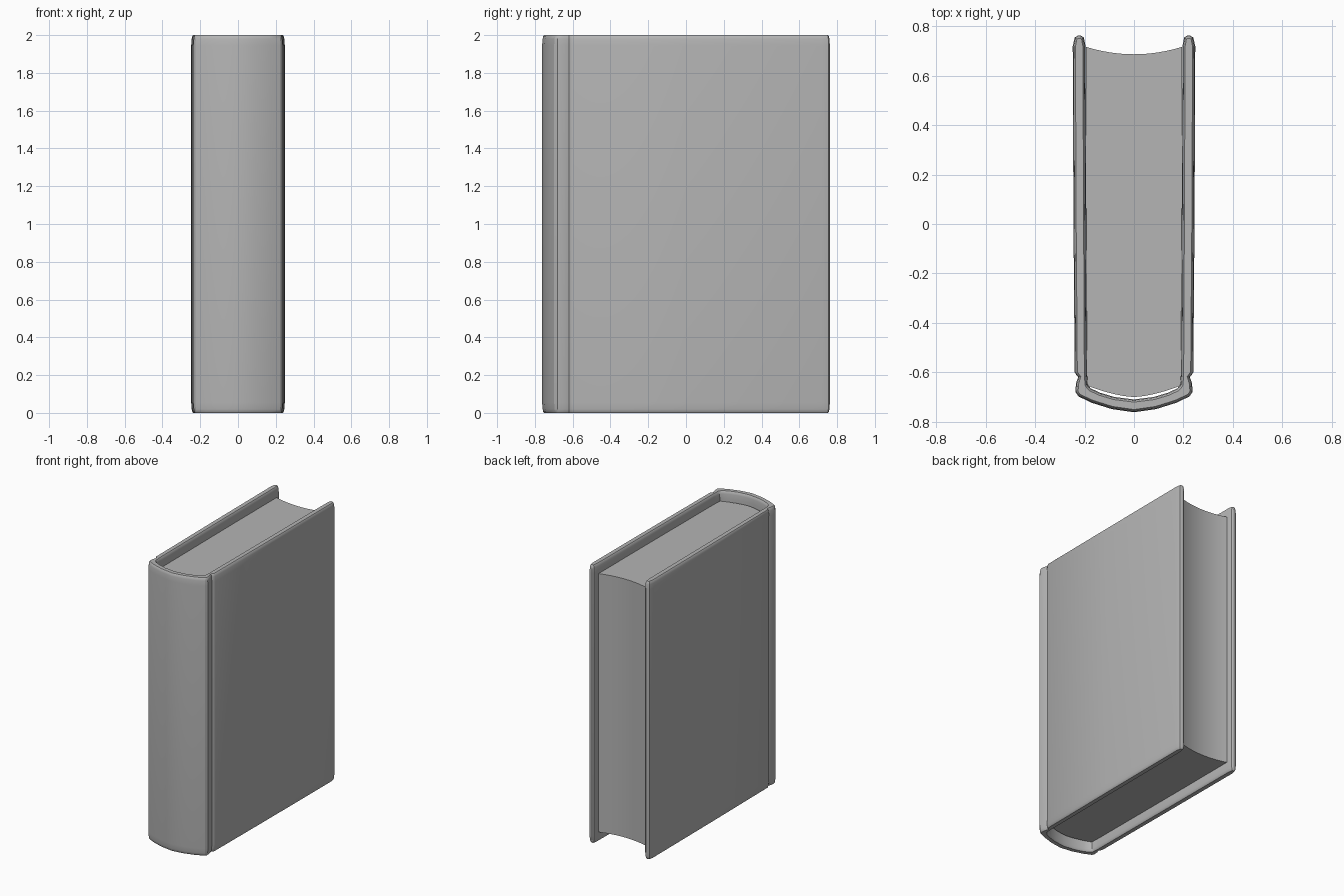
import bpy
import bmesh
import math
from mathutils import Vector

cube = bpy.data.objects.get("Cube")
if cube:
    bpy.data.objects.remove(cube, do_unlink=True)

HEIGHT = 2.0


def make_material(name, color):
    mat = bpy.data.materials.new(name)
    mat.use_nodes = True
    mat.diffuse_color = color
    mat.node_tree.nodes["Principled BSDF"].inputs["Base Color"].default_value = color
    return mat


def inset(loop, amount):
    """Shrink a closed counter-clockwise outline inward along its corner normals."""
    result = []
    for i, point in enumerate(loop):
        before = (point - loop[i - 1]).normalized()
        after = (loop[(i + 1) % len(loop)] - point).normalized()
        along = (before + after).normalized()
        result.append(point + Vector((-along.y, along.x)) * amount)
    return result


def loft(name, loop, rings, caps, mat, angle):
    """Stack insets of an outline at (z, inset) levels and close both ends."""
    bm = bmesh.new()
    levels = [[bm.verts.new((p.x, p.y, z)) for p in inset(loop, d)] for z, d in rings]
    count = len(loop)
    for low, high in zip(levels, levels[1:]):
        for i in range(count):
            j = (i + 1) % count
            bm.faces.new((low[i], low[j], high[j], high[i]))
    for cap in caps:
        bm.faces.new([levels[0][i] for i in reversed(cap)])
        bm.faces.new([levels[-1][i] for i in cap])
    bmesh.ops.recalc_face_normals(bm, faces=bm.faces)
    mesh = bpy.data.meshes.new(name)
    bm.to_mesh(mesh)
    bm.free()
    mesh.materials.append(mat)
    obj = bpy.data.objects.new(name, mesh)
    bpy.context.collection.objects.link(obj)
    bpy.ops.object.select_all(action="DESELECT")
    obj.select_set(True)
    bpy.context.view_layer.objects.active = obj
    bpy.ops.object.shade_smooth_by_angle(angle=math.radians(angle))
    return obj


def mirrored(half):
    """Complete a right-hand path, ending on the centre line, with its reflection."""
    points = [Vector(p) for p in half]
    return points + [Vector((-p.x, p.y)) for p in reversed(points[:-1])]


def strip_caps(n):
    """Quads joining matching points on the two sides of a closed band."""
    last = 2 * n - 1
    return [(i, i + 1, last - i - 1, last - i) for i in range(n - 1)]


grey = make_material("plain grey", (0.46, 0.46, 0.46, 1.0))

# Cover: boards, hinge grooves and rounded spine, from fore edge to spine centre
outer = mirrored([
    (.228, .762), (.24, .755), (.248, .72), (.245, 0), (.24, -.6),
    (.234, -.611), (.226, -.62), (.235, -.645), (.237, -.68),
    (.225, -.698), (.17, -.724), (.09, -.749), (0, -.762)])
inner = mirrored([
    (.214, .762), (.203, .755), (.196, .72), (.193, 0), (.19, -.6),
    (.19, -.611), (.189, -.62), (.188, -.64), (.187, -.652),
    (.175, -.665), (.14, -.682), (.08, -.7), (0, -.71)])
band = list(reversed(outer)) + inner
lower = [(0, .011), (.006, .006), (.02, .003), (.055, 0)]
upper = [(HEIGHT - z, d) for z, d in reversed(lower)]
loft("cover", band, lower + upper, strip_caps(len(outer)), grey, 30)

# Page block: rounded towards the spine, hollow at the fore edge
steps = 16
half_width = .194
xs = [half_width * (2 * i / steps - 1) for i in range(steps + 1)]
spine_side = [Vector((x, -.7 + .048 * abs(x / half_width) ** 1.6)) for x in xs]
fore_edge = [Vector((x, .687 + .03 * (x / half_width) ** 2)) for x in reversed(xs)]
pages = spine_side + fore_edge
margin = .07
loft("page_block", pages, [(margin, 0), (HEIGHT - margin, 0)],
     strip_caps(len(spine_side)), grey, 30)
